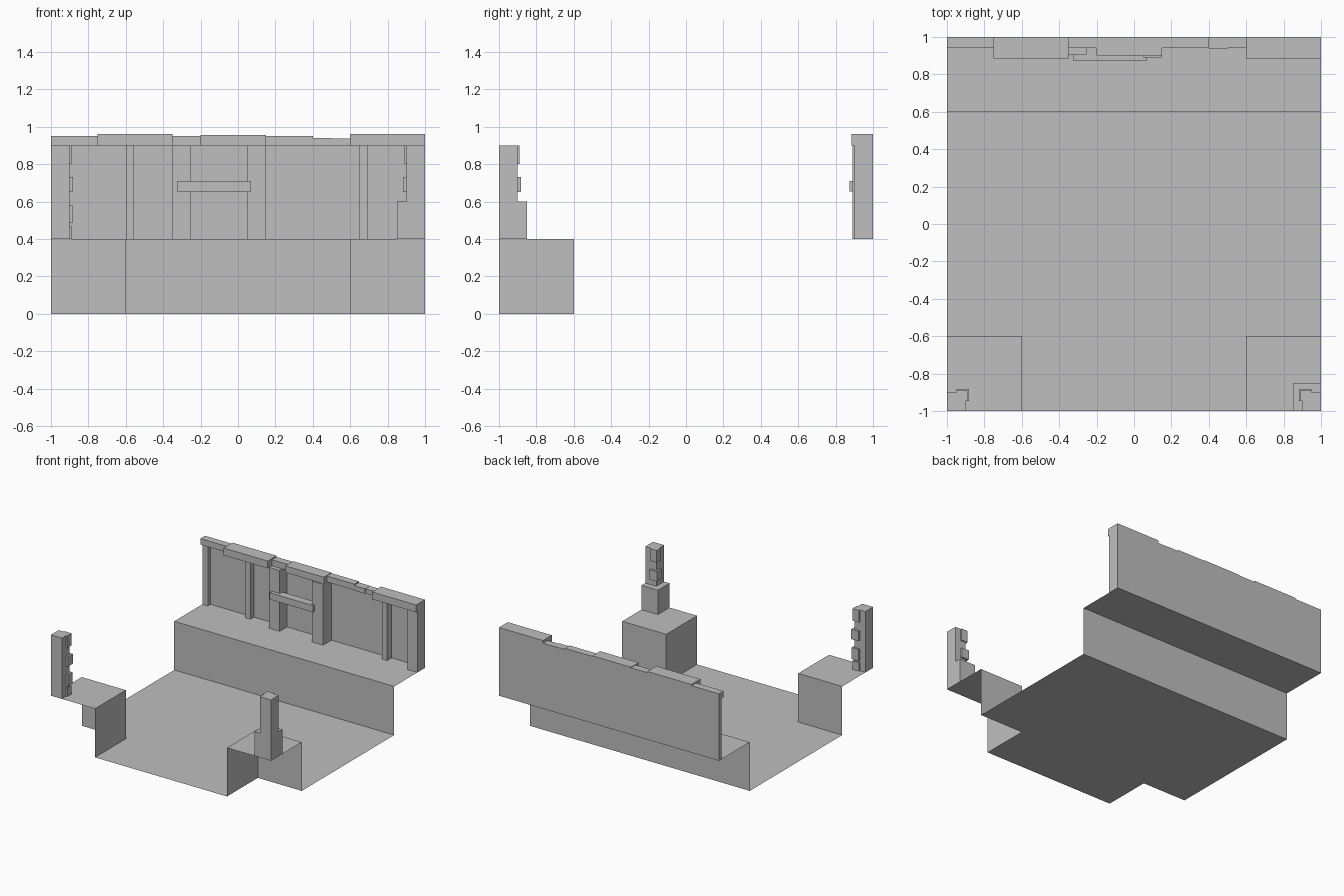
import bpy
import bmesh

old = bpy.data.objects.get("Cube")
if old:
    bpy.data.objects.remove(old, do_unlink=True)

GREY = (0.52, 0.52, 0.52, 1.0)
stone = bpy.data.materials.new("plain_grey_stone")
stone.use_nodes = True
stone.diffuse_color = GREY
stone.node_tree.nodes["Principled BSDF"].inputs["Base Color"].default_value = GREY


def finish(name, bm):
    mesh = bpy.data.meshes.new(name)
    bm.to_mesh(mesh)
    bm.free()
    mesh.materials.append(stone)
    obj = bpy.data.objects.new(name, mesh)
    bpy.context.collection.objects.link(obj)
    return obj


def box(name, xs, ys, zs):
    """Closed block between pairs of limits."""
    bm = bmesh.new()
    bmesh.ops.create_cube(bm, size=1)
    for v in bm.verts:
        for axis, (a, b) in enumerate((xs, ys, zs)):
            v.co[axis] = a if v.co[axis] < 0 else b
    return finish(name, bm)


def sheet(name, *polygons):
    """Open surface made of flat polygons."""
    bm = bmesh.new()
    for points in polygons:
        bm.faces.new([bm.verts.new(p) for p in points])
    bmesh.ops.remove_doubles(bm, verts=bm.verts, dist=0.0001)
    return finish(name, bm)


LEDGE, INNER, WALL_TOP = 0.4, 0.6, 0.9

# Sunken floor with two notched front corners
outline = [(-INNER, -1), (INNER, -1), (INNER, -INNER), (1, -INNER),
           (1, INNER), (-1, INNER), (-1, -INNER), (-INNER, -INNER)]
sheet("floor", [(x, y, 0) for x, y in outline])

# Raised back ledge: riser and top
sheet("back_ledge",
      [(-1, INNER, 0), (1, INNER, 0), (1, INNER, LEDGE), (-1, INNER, LEDGE)],
      [(-1, INNER, LEDGE), (1, INNER, LEDGE), (1, 1, LEDGE), (-1, 1, LEDGE)])

# Front corner platforms, open on the outer sides
for side, s in (("left", 1), ("right", -1)):
    i = INNER * s
    faces = [
        [(i, -1, LEDGE), (s, -1, LEDGE), (s, -INNER, LEDGE), (i, -INNER, LEDGE)],
        [(i, -1, 0), (i, -1, LEDGE), (i, -INNER, LEDGE), (i, -INNER, 0)],
        [(i, -INNER, 0), (i, -INNER, LEDGE), (s, -INNER, LEDGE), (s, -INNER, 0)],
    ]
    if s < 0:
        faces = [f[::-1] for f in faces]
    sheet(side + "_corner_platform", *faces)

    # Corner post with bricks standing proud on its inner edge
    box(side + "_post", sorted((0.9 * s, s)), (-1, -0.9), (LEDGE, WALL_TOP))
    bricks = [(0.8, 0.9, 0.89), (0.65, 0.73, 0.883)]
    if s < 0:
        bricks += [(0.485, 0.58, 0.885), (0.4, 0.47, 0.89)]
    for n, (low, high, reach) in enumerate(bricks):
        box(f"{side}_post_brick_{n}", sorted((reach * s, 0.95 * s)),
            (-0.945, -reach), (low, high))

# Wider foot under the left post
box("left_post_foot", (0.85, 1), (-1, -0.85), (LEDGE, 0.6))

# Back wall panel
sheet("back_wall", [(-1, 1, LEDGE), (1, 1, LEDGE), (1, 1, WALL_TOP), (-1, 1, WALL_TOP)])

# Upright pillars: x limits and front depth
pillars = [(-1, -0.95, 0.965), (-0.6, -0.555, 0.955), (-0.35, -0.255, 0.905),
           (0.05, 0.15, 0.89), (0.65, 0.695, 0.943), (0.91, 1, 0.9)]
for n, (a, b, front) in enumerate(pillars):
    box(f"wall_pillar_{n}", (a, b), (front, 0.999), (LEDGE, WALL_TOP))

# Uneven coping stones: x limits, front depth and height
caps = [(-1, -0.75, 0.94, 0.95), (-0.75, -0.35, 0.885, 0.96),
        (-0.35, -0.2, 0.94, 0.95), (-0.2, 0.15, 0.9, 0.955),
        (0.15, 0.4, 0.94, 0.95), (0.4, 0.5, 0.935, 0.94),
        (0.5, 0.6, 0.94, 0.938), (0.6, 1, 0.885, 0.96)]
for n, (a, b, front, top) in enumerate(caps):
    box(f"wall_cap_{n}", (a, b), (front, 1), (WALL_TOP, top))

# Shelf bar across the two middle pillars
box("shelf_bar", (-0.325, 0.07), (0.875, 0.94), (0.655, 0.71))
